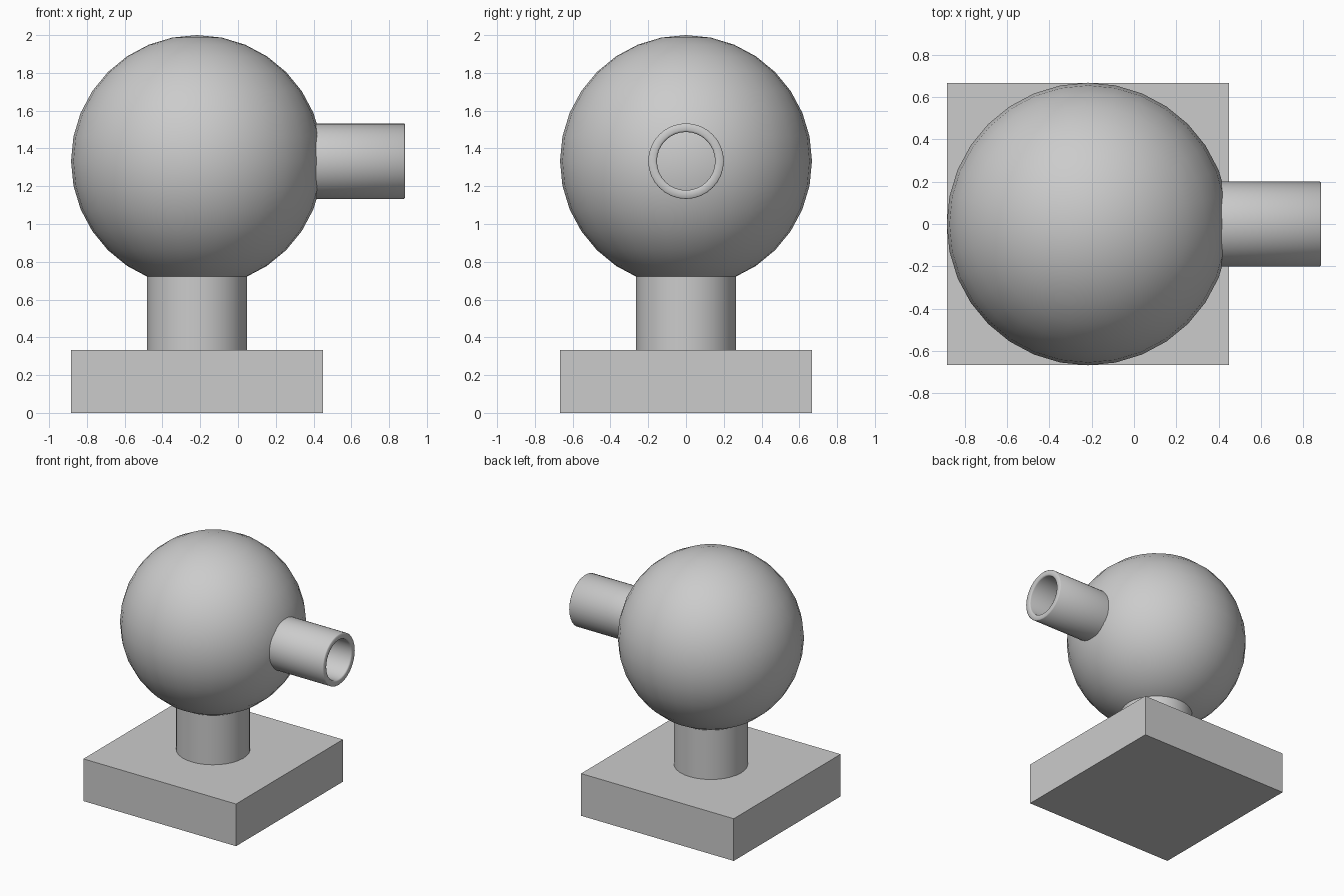
import bpy, bmesh, math

if "Cube" in bpy.data.objects:
    bpy.data.objects.remove(bpy.data.objects["Cube"])

CX, CZ, R = -0.217, 1.333, 0.667   # sphere centre and radius


def smooth(obj, angle=40):
    bpy.ops.object.select_all(action='DESELECT')
    obj.select_set(True)
    bpy.context.view_layer.objects.active = obj
    bpy.ops.object.shade_smooth_by_angle(angle=math.radians(angle))


# square base block
bpy.ops.mesh.primitive_cube_add(size=1, location=(CX, 0, 0.1665))
base = bpy.context.object
base.name = "base"
base.scale = (1.333, 1.333, 0.333)
bpy.ops.object.transform_apply(location=False, rotation=False, scale=True)

# neck, ending just inside the sphere
bpy.ops.mesh.primitive_cylinder_add(vertices=32, radius=0.265, depth=0.417,
                                    location=(CX, 0, 0.333 + 0.2085))
neck = bpy.context.object
neck.name = "neck"
smooth(neck)

# round body
bpy.ops.mesh.primitive_uv_sphere_add(segments=32, ring_count=16, radius=R,
                                     location=(CX, 0, CZ))
body = bpy.context.object
body.name = "round_body"
smooth(body)

# hollow side tube: (x, radius) profile spun about the x axis, softened rim
profile = [(0.40, 0.2), (0.878, 0.2), (0.883, 0.195), (0.883, 0.164),
           (0.880, 0.157), (0.873, 0.154), (0.40, 0.154)]
bm = bmesh.new()
N = 32
rings = [[bm.verts.new((x, r * math.cos(2 * math.pi * i / N),
                        r * math.sin(2 * math.pi * i / N))) for i in range(N)]
         for x, r in profile]
for a, b in zip(rings, rings[1:]):
    for i in range(N):
        j = (i + 1) % N
        bm.faces.new((a[i], a[j], b[j], b[i]))
bmesh.ops.recalc_face_normals(bm, faces=bm.faces)
mesh = bpy.data.meshes.new("side_tube")
bm.to_mesh(mesh)
bm.free()
tube = bpy.data.objects.new("side_tube", mesh)
tube.location = (0, 0, CZ)
bpy.context.collection.objects.link(tube)
smooth(tube, 50)

# outward normals check for the open tube
bm = bmesh.new()
bm.from_mesh(mesh)
bm.normal_update()
bm.faces.ensure_lookup_table()
f = bm.faces[0]
c = f.calc_center_median()
if f.normal.y * c.y + f.normal.z * c.z < 0:
    bmesh.ops.reverse_faces(bm, faces=bm.faces)
    bm.to_mesh(mesh)
bm.free()
